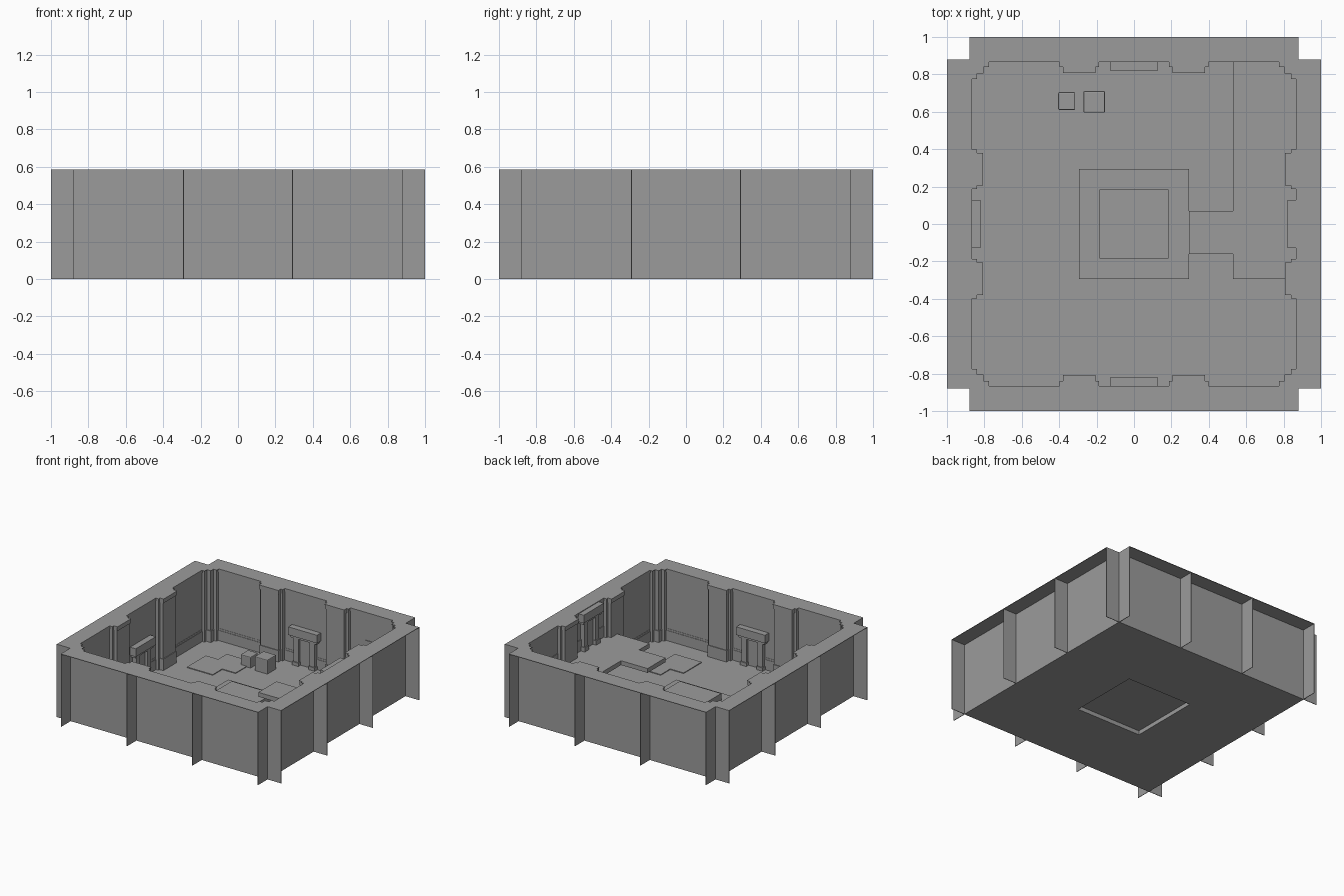
import bpy, bmesh
from math import pi
from mathutils import Matrix, Vector

old = bpy.data.objects.get("Cube")
if old:
    bpy.data.objects.remove(old)

stone = bpy.data.materials.new("stone_grey")
stone.use_nodes = True
GREY = (0.33, 0.33, 0.33, 1)
stone.diffuse_color = GREY
stone.node_tree.nodes["Principled BSDF"].inputs["Base Color"].default_value = GREY

TILE = 0.5867          # side of one room tile
HALF = TILE / 2
WALL = TILE * 1.5      # outer wall distance
TOP = TILE             # room height
DECK = 0.27            # raised deck level


def boxes(name, spans, turns=(0,), lift=None, bevel=0):
    """Join boxes given as (x0, x1, y0, y1, z0, z1), repeated by quarter turns."""
    bm = bmesh.new()
    for k in turns:
        rise = (lift or {}).get(k, 0)
        spin = Matrix.Rotation(k * pi / 2, 4, 'Z')
        for x0, x1, y0, y1, z0, z1 in spans:
            size = Vector((x1 - x0, y1 - y0, z1 - z0))
            mid = Vector((x0 + x1, y0 + y1, z0 + z1)) / 2 + Vector((0, 0, rise))
            mat = spin @ Matrix.Translation(mid) @ Matrix.Diagonal((*size, 1))
            bmesh.ops.create_cube(bm, size=1, matrix=mat)
    mesh = bpy.data.meshes.new(name)
    bm.to_mesh(mesh)
    bm.free()
    obj = bpy.data.objects.new(name, mesh)
    bpy.context.collection.objects.link(obj)
    mesh.materials.append(stone)
    if bevel:
        mod = obj.modifiers.new("soft_edges", 'BEVEL')
        mod.width = bevel
        mod.segments = 2
    return obj


def mirror_x(spans):
    return spans + [(-b, -a, *rest) for a, b, *rest in spans]


ALL = range(4)
LIP = TOP - 0.004

# Walls with base and top mouldings
boxes("walls", [(-WALL, WALL, 0.872, WALL, 0, LIP)], ALL)
boxes("wall_mouldings", [
    (-WALL, WALL, 0.867, 0.874, 0, 0.09),
    (-WALL, WALL, 0.87, 0.874, 0.09, 0.105),
    (-WALL, WALL, 0.867, 0.874, 0.56, LIP),
], ALL)

# Stepped pilasters on the tile joints
boxes("pilasters", mirror_x([
    (HALF - 0.1, HALF + 0.1, 0.845, 0.875, 0, LIP),
    (HALF - 0.08, HALF + 0.08, 0.818, 0.86, 0, LIP),
    (HALF - 0.085, HALF + 0.085, 0.812, 0.86, 0, 0.1),
    (HALF - 0.085, HALF + 0.085, 0.812, 0.86, 0.55, LIP),
]), ALL)

# Stepped corner posts
boxes("corner_posts", [
    (0.812, 0.875, 0.812, 0.875, 0, LIP),
    (0.785, 0.875, 0.847, 0.875, 0, LIP),
    (0.847, 0.875, 0.785, 0.875, 0, LIP),
    (0.805, 0.875, 0.805, 0.875, 0, 0.1),
], ALL)

# Flat rim covering the wall tops and following the pilasters
boxes("wall_rim", [
    (-WALL, WALL, 0.865, 1, LIP, TOP),
    (0.805, 0.87, 0.805, 0.87, LIP, TOP),
    (0.775, 0.87, 0.84, 0.87, LIP, TOP),
    (0.84, 0.87, 0.775, 0.87, LIP, TOP),
] + mirror_x([
    (HALF - 0.105, HALF + 0.105, 0.84, 0.87, LIP, TOP),
    (HALF - 0.087, HALF + 0.087, 0.808, 0.87, LIP, TOP),
]), ALL)

# Thin outer fins at the module joints
boxes("outer_fins", mirror_x([
    (x - 0.004, x, WALL - 0.01, 1, 0, LIP) for x in (HALF, WALL)
]), ALL)

# Floor tiles around an open centre
boxes("floor", [(-HALF, WALL, HALF, WALL, 0, 0.008)], ALL)
boxes("floor_panels", [
    (0.47, 0.7, 0.35, 0.59, 0.006, 0.014),
    (0.35, 0.59, 0.47, 0.7, 0.006, 0.014),
], ALL)

# Central dais, hollow underneath, with a raised block
boxes("dais_top", [(-HALF, HALF, -HALF, HALF, 0.033, 0.042)])
boxes("dais_skirt", [(-HALF, HALF, HALF - 0.004, HALF, 0, 0.042)], ALL)
boxes("dais_block", [(-0.185, 0.185, -0.185, 0.185, 0.04, 0.1)])

# Raised deck with a landing reaching the dais
boxes("raised_deck", [
    (0.53, 0.875, -HALF, 0.875, DECK - 0.035, DECK),
    (HALF, 0.54, -0.16, 0.07, DECK - 0.035, DECK),
])
boxes("deck_mouldings", [
    (0.867, 0.874, -HALF, 0.87, DECK, DECK + 0.09),
    (0.53, 0.87, 0.867, 0.874, DECK, DECK + 0.09),
])

# Doorways: one per wall, the one on the deck is lifted
boxes("doorways", [
    (-0.128, 0.128, 0.822, 0.875, 0.245, 0.31),
    (-0.115, 0.115, 0.835, 0.875, 0.225, 0.25),
    (-0.05, 0.05, 0.862, 0.875, 0, 0.23),
] + mirror_x([
    (0.05, 0.095, 0.84, 0.875, 0, 0.23),
    (0.045, 0.1, 0.832, 0.875, 0, 0.035),
]), ALL, lift={3: DECK})

# Crates
boxes("small_crate", [(-0.405, -0.315, 0.61, 0.705, 0, 0.095)], bevel=0.006)
boxes("large_crate", [(-0.27, -0.155, 0.595, 0.71, 0, 0.12)], bevel=0.006)
